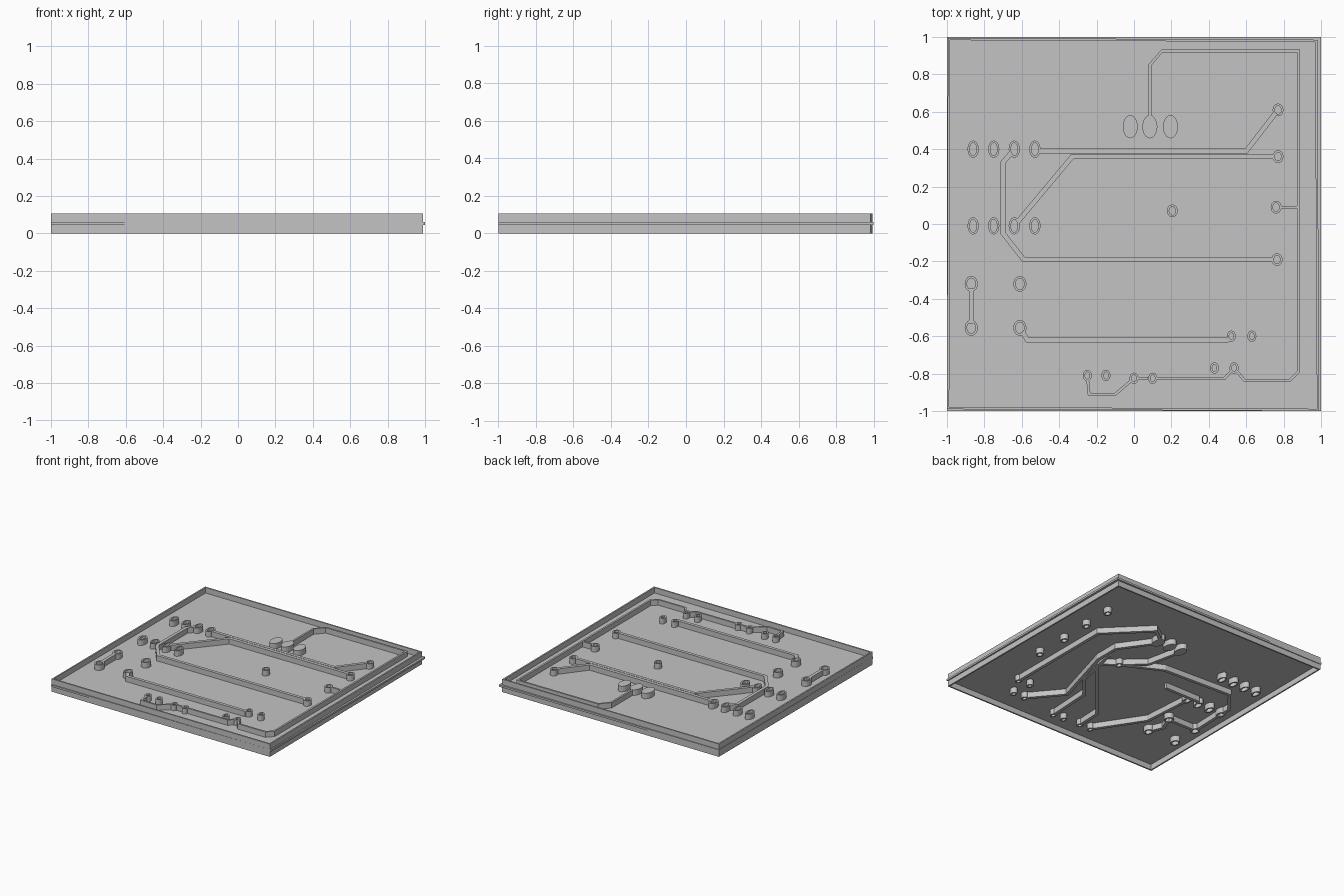
import bpy
import bmesh
import math
from mathutils import Vector

if "Cube" in bpy.data.objects:
    bpy.data.objects.remove(bpy.data.objects["Cube"], do_unlink=True)

grey = bpy.data.materials.new("plain_grey")
grey.use_nodes = True
grey.diffuse_color = (0.55, 0.55, 0.55, 1)
grey.node_tree.nodes["Principled BSDF"].inputs["Base Color"].default_value = grey.diffuse_color

# Heights of the board core, and of the raised layers on both of its faces
CORE_LOW, CORE_HIGH, TOP = 0.045, 0.06, 0.105
LAYERS = {"upper": (CORE_HIGH - 0.002, TOP), "lower": (0.0, CORE_LOW + 0.002)}


def make_object(name, bm):
    bmesh.ops.recalc_face_normals(bm, faces=bm.faces)
    mesh = bpy.data.meshes.new(name)
    bm.to_mesh(mesh)
    bm.free()
    obj = bpy.data.objects.new(name, mesh)
    bpy.context.collection.objects.link(obj)
    mesh.materials.append(grey)
    return obj


def loft(bm, sections, closed=False):
    """Join a run of equal cross-sections with quads, capping open ends."""
    rings = [[bm.verts.new(p) for p in section] for section in sections]
    pairs = list(zip(rings, rings[1:]))
    if closed:
        pairs.append((rings[-1], rings[0]))
    for a, b in pairs:
        for i in range(len(a)):
            j = (i + 1) % len(a)
            bm.faces.new((a[i], a[j], b[j], b[i]))
    if not closed:
        bm.faces.new(rings[0])
        bm.faces.new(rings[-1])


def slab(inner, outer, low, high):
    return [(*inner, low), (*outer, low), (*outer, high), (*inner, high)]


def add_track(bm, path, width, low, high, trim=0.024):
    """Sweep a mitred rectangular track, stopping inside the pad walls."""
    pts = [Vector(p) for p in path]
    dirs = [(b - a).normalized() for a, b in zip(pts, pts[1:])]
    pts[0] += dirs[0] * trim
    pts[-1] -= dirs[-1] * trim
    sections = []
    for i, p in enumerate(pts):
        before, after = dirs[max(i - 1, 0)], dirs[min(i, len(dirs) - 1)]
        tangent = (before + after).normalized()
        side = Vector((-tangent.y, tangent.x))
        side *= width / 2 / max(tangent.dot(after), 0.5)
        sections.append(slab(p - side, p + side, low, high))
    loft(bm, sections)


def add_ring(bm, centre, rx, ry, wall, low, high, steps=20):
    sections = []
    for i in range(steps):
        c, s = math.cos(math.tau * i / steps), math.sin(math.tau * i / steps)
        outer = (centre[0] + rx * c, centre[1] + ry * s)
        inner = (centre[0] + (rx - wall) * c, centre[1] + (ry - wall) * s)
        sections.append(slab(inner, outer, low, high))
    loft(bm, sections, closed=True)


def add_oval(bm, centre, rx, ry, low, high, steps=20):
    angles = [math.tau * i / steps for i in range(steps)]
    loft(bm, [[(centre[0] + rx * math.cos(a), centre[1] + ry * math.sin(a), z)
               for a in angles] for z in (low, high)])


# Board core
bm = bmesh.new()
loft(bm, [[(-1, -1, z), (1, -1, z), (1, 1, z), (-1, 1, z)] for z in (CORE_LOW, CORE_HIGH)])
make_object("board_core", bm)

# Slightly skewed border wall
rim_corners = [(-1, -0.99), (0.99, -1), (0.98, 0.985), (-0.995, 0.995)]
rim_wall = 0.012

# Ring pads, grouped by size
header_pads = [(x, y) for y in (0.4, -0.01) for x in (-0.86, -0.75, -0.64, -0.53)]
side_pads = [(0.77, 0.61), (0.77, 0.36), (0.76, 0.09), (0.765, -0.19), (0.205, 0.07)]
corner_pads = [(x, y) for x in (-0.87, -0.61) for y in (-0.32, -0.555)]
small_pads = [(0.52, -0.6), (0.63, -0.6), (0.43, -0.77), (0.535, -0.77),
              (0.1, -0.825), (0, -0.825), (-0.15, -0.81), (-0.25, -0.81)]
ring_groups = [("header_pads", header_pads, 0.03, 0.046),
               ("side_pads", side_pads, 0.029, 0.034),
               ("corner_pads", corner_pads, 0.035, 0.042),
               ("small_pads", small_pads, 0.024, 0.03)]
oval_centres = [(-0.02, 0.52), (0.085, 0.52), (0.195, 0.52)]

# Tracks on each face, as centre lines
wide_tracks = {
    "upper": [
        [(-0.53, 0.39), (0.6, 0.39), (0.77, 0.61)],
        [(0.77, 0.36), (-0.33, 0.36), (-0.64, -0.01)],
        [(-0.64, 0.4), (-0.7, 0.33), (-0.7, -0.05), (-0.59, -0.19), (0.765, -0.19)],
        [(-0.61, -0.555), (-0.57, -0.62), (0.5, -0.62), (0.52, -0.6)],
        [(-0.87, -0.32), (-0.87, -0.555)],
    ],
    "lower": [
        [(0.63, -0.6), (0.63, 0.33), (0.32, 0.64), (0.195, 0.55)],
        [(0.43, -0.77), (0.22, -0.52), (0.38, 0.04), (0.38, 0.24), (0.195, 0.5)],
        [(0.1, -0.825), (0.12, -0.44), (0.27, -0.26), (0.36, 0.16)],
        [(-0.15, -0.81), (-0.14, -0.6), (0.34, -0.03), (0.205, 0.07)],
        [(-0.25, -0.81), (-0.5, -0.43), (-0.53, -0.01)],
        [(0.205, 0.07), (0.04, 0.22), (-0.02, 0.5)],
        [(0.205, 0.07), (-0.11, 0.23), (-0.72, 0.26), (-0.86, 0.09), (-0.86, -0.01)],
        [(-0.86, -0.01), (-0.87, -0.32)],
        [(-0.26, 0.03), (-0.6, 0.03), (-0.64, -0.01)],
        [(-0.61, -0.555), (-0.66, -0.44), (-0.61, -0.32)],
        [(-0.61, -0.32), (-0.87, -0.32)],
    ],
}
thin_tracks = {
    "upper": [
        [(0.085, 0.54), (0.085, 0.85), (0.15, 0.925), (0.88, 0.925),
         (0.88, -0.79), (0.835, -0.835), (0.59, -0.835), (0.535, -0.77)],
        [(0.535, -0.77), (0.485, -0.825), (0.1, -0.825)],
        [(0.1, -0.825), (0, -0.825)],
        [(0, -0.825), (-0.1, -0.91), (-0.24, -0.91), (-0.25, -0.81)],
        [(0.76, 0.09), (0.9, 0.09)],
    ],
    "lower": [],
}

# Build the raised features of both faces
for face, (low, high) in LAYERS.items():
    bm = bmesh.new()
    sections = []
    for x, y in rim_corners:
        inner = (x - math.copysign(rim_wall, x), y - math.copysign(rim_wall, y))
        sections.append(slab(inner, (x, y), low, high))
    loft(bm, sections, closed=True)
    make_object(face + "_border", bm)

    for name, centres, rx, ry in ring_groups:
        bm = bmesh.new()
        for centre in centres:
            add_ring(bm, centre, rx, ry, 0.012, low, high)
        make_object(face + "_" + name, bm)

    bm = bmesh.new()
    for centre in oval_centres:
        add_oval(bm, centre, 0.04, 0.062, low, high)
    make_object(face + "_oval_pads", bm)

    bm = bmesh.new()
    for tracks, width in ((wide_tracks, 0.026), (thin_tracks, 0.015)):
        for path in tracks[face]:
            add_track(bm, path, width, low, high - 0.001 if face == "upper" else high)
    make_object(face + "_tracks", bm)
